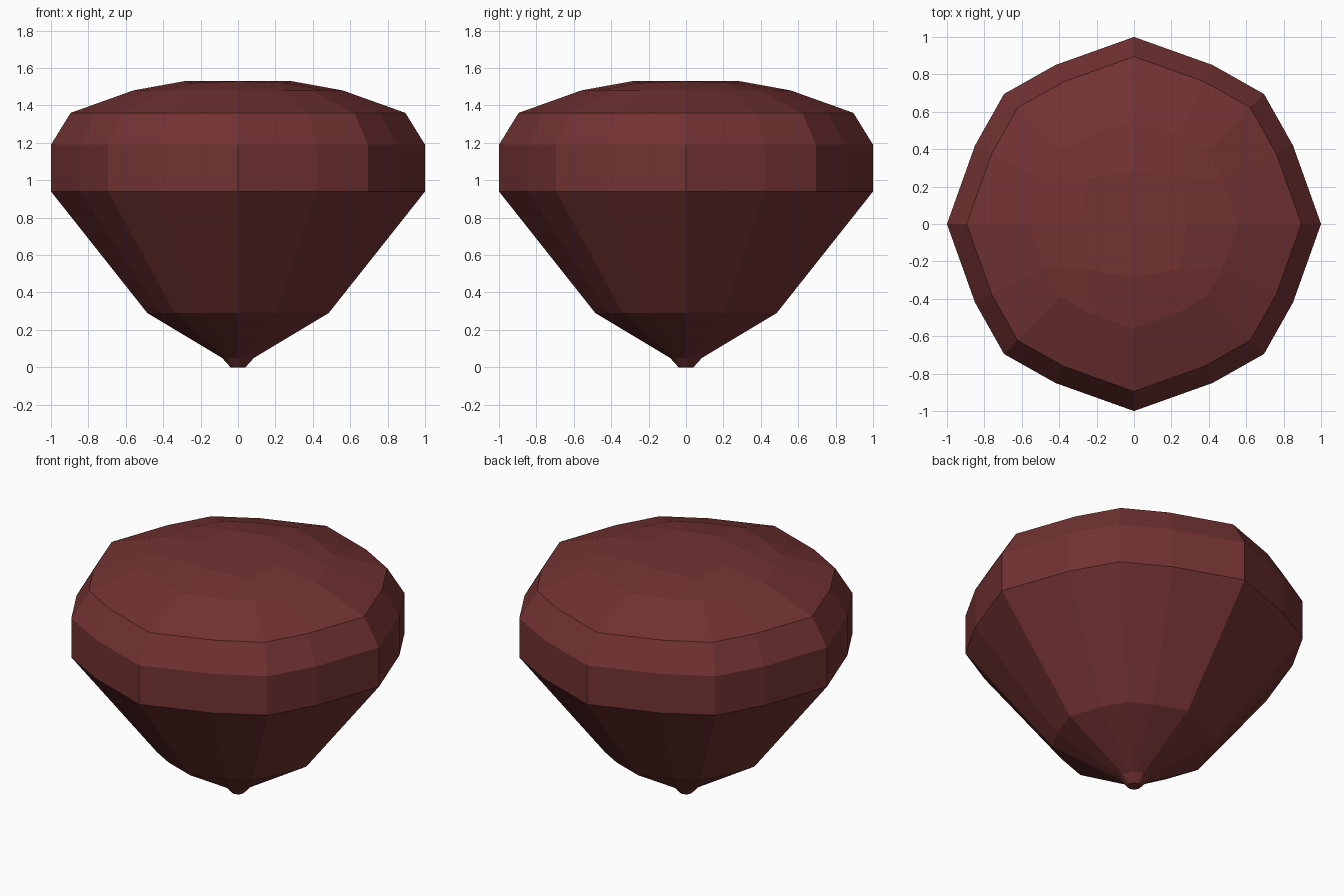
import bpy, bmesh

if "Cube" in bpy.data.objects:
    bpy.data.objects.remove(bpy.data.objects["Cube"])

mat = bpy.data.materials.new("dark_red")
mat.diffuse_color = (0.17, 0.032, 0.032, 1)
mat.use_nodes = True
mat.node_tree.nodes["Principled BSDF"].inputs["Base Color"].default_value = mat.diffuse_color

# Cross-section: rounded square-like 16-gon, one quadrant turned four times
quadrant = [(1, 0), (0.85, 0.42), (0.695, 0.695), (0.42, 0.85)]
outline = []
for turn in range(4):
    for x, y in quadrant:
        for _ in range(turn):
            x, y = -y, x
        outline.append((x, y))

# Profile from tip to crown: (radius, height)
profile = [(0.04, 0), (0.085, 0.05), (0.485, 0.29), (1, 0.94), (1, 1.19),
           (0.895, 1.36), (0.56, 1.48)]

bm = bmesh.new()
rings = [[bm.verts.new((x * r, y * r, z)) for x, y in outline] for r, z in profile]
for low, high in zip(rings, rings[1:]):
    for i in range(16):
        j = (i + 1) % 16
        bm.faces.new((low[i], low[j], high[j], high[i]))
bm.faces.new(rings[0][::-1])

# Crown: 4 x 4 patch of quads inside the top ring
top = rings[-1]
grid = {}
edge_cells = ([(2, 0), (2, 1), (2, 2), (1, 2), (0, 2), (-1, 2), (-2, 2), (-2, 1),
               (-2, 0), (-2, -1), (-2, -2), (-1, -2), (0, -2), (1, -2), (2, -2), (2, -1)])
for cell, v in zip(edge_cells, top):
    grid[cell] = v
for i in (-1, 0, 1):
    for j in (-1, 0, 1):
        s, z = (0.245, 1.52) if i and j else (0.285, 1.53)
        grid[i, j] = bm.verts.new((i * s, j * s, z))
for i in range(-2, 2):
    for j in range(-2, 2):
        bm.faces.new((grid[i, j], grid[i + 1, j], grid[i + 1, j + 1], grid[i, j + 1]))

bmesh.ops.recalc_face_normals(bm, faces=bm.faces)
mesh = bpy.data.meshes.new("faceted_body")
bm.to_mesh(mesh)
bm.free()
mesh.materials.append(mat)
bpy.context.collection.objects.link(bpy.data.objects.new("faceted_body", mesh))
